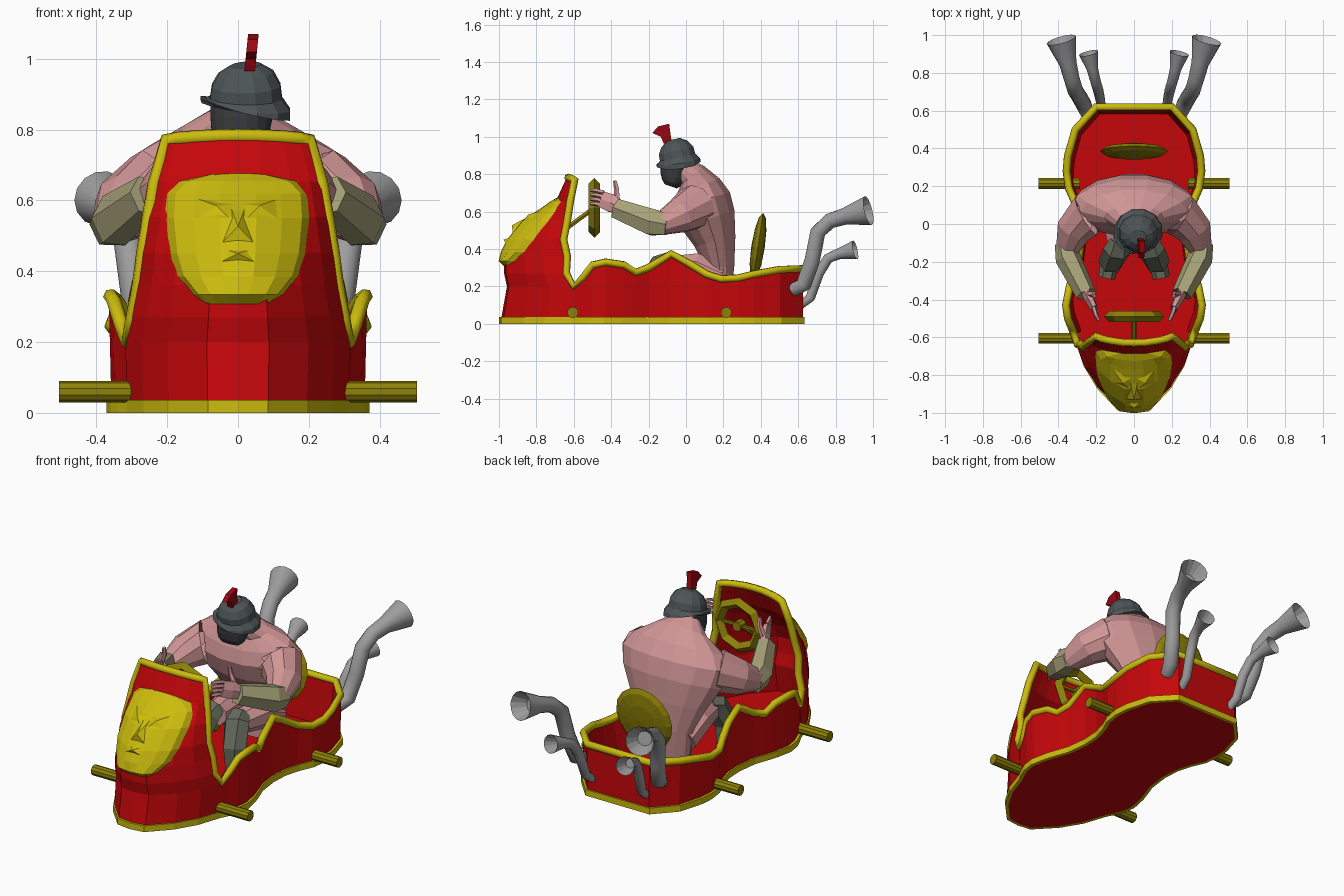
import bpy, bmesh, math
from mathutils import Vector

cube = bpy.data.objects.get("Cube")
if cube:
    bpy.data.objects.remove(cube, do_unlink=True)


def material(name, *rgb):
    m = bpy.data.materials.new(name)
    m.use_nodes = True
    m.diffuse_color = (*rgb, 1)
    m.node_tree.nodes["Principled BSDF"].inputs["Base Color"].default_value = (*rgb, 1)
    return m


RED = material("red paint", .56, .002, .003)
YELLOW = material("yellow trim", .6, .5, .004)
GOLD = material("dark gold", .27, .22, .002)
SKIN = material("skin", .63, .3, .3)
STEEL = material("pipe steel", .34, .34, .34)
IRON = material("helmet iron", .075, .09, .095)
SLIT = material("grille dark", .04, .046, .048)
LEATHER = material("bracer leather", .38, .36, .19)
GREAVE = material("greave green", .13, .15, .11)
CREST = material("crest red", .33, .002, .006)


def finish(name, bm, *mats):
    bmesh.ops.recalc_face_normals(bm, faces=bm.faces)
    me = bpy.data.meshes.new(name)
    bm.to_mesh(me)
    bm.free()
    for m in mats:
        me.materials.append(m)
    ob = bpy.data.objects.new(name, me)
    bpy.context.collection.objects.link(ob)
    return ob


def grid(name, rows, mat, thick=0):
    """Skin a list of equal-length point rows."""
    bm = bmesh.new()
    vs = [[bm.verts.new(p) for p in r] for r in rows]
    for a, b in zip(vs, vs[1:]):
        for i in range(len(a) - 1):
            bm.faces.new((a[i], a[i + 1], b[i + 1], b[i]))
    ob = finish(name, bm, mat)
    if thick:
        mod = ob.modifiers.new("thickness", "SOLIDIFY")
        mod.thickness, mod.offset = thick, 0


def loft(name, path, radii, mat, n=8, hollow=False, lattice=None):
    """Tube through path; each radius is a number or (across, sideways) pair."""
    bm = bmesh.new()
    pts = [Vector(p) for p in path]
    rings = []
    for i, p in enumerate(pts):
        t = (pts[min(i + 1, len(pts) - 1)] - pts[max(i - 1, 0)]).normalized()
        u = t.cross(Vector((0, 0, 1) if abs(t.x) > .9 else (1, 0, 0))).normalized()
        v = u.cross(t)
        r = radii[i] if isinstance(radii, list) else radii
        a, b = r if isinstance(r, tuple) else (r, r)
        ang = [2 * math.pi * (k + .5) / n for k in range(n)]
        rings.append([bm.verts.new(p + u * a * math.cos(q) + v * b * math.sin(q)) for q in ang])
    walls = [bm.faces.new((a[k], a[(k + 1) % n], b[(k + 1) % n], b[k]))
             for a, b in zip(rings, rings[1:]) for k in range(n)]
    bm.faces.new(rings[0])
    end = bm.faces.new(rings[-1])
    if hollow:
        bmesh.ops.inset_region(bm, faces=[end], thickness=.01)
        c = end.calc_center_median()
        for w in end.verts:
            w.co = c + (w.co - c) * .5 - t * .08
        for f in walls:
            f.smooth = True
    if lattice:
        bmesh.ops.inset_individual(bm, faces=walls, thickness=.006, depth=-.004)
        for f in walls:
            f.material_index = 1
    finish(name, bm, mat, *([lattice] if lattice else []))


def interp(x, table):
    for a, b in zip(table, table[1:]):
        if x <= b[0]:
            k = max(0, (x - a[0]) / (b[0] - a[0]))
            return [p + (q - p) * k for p, q in zip(a[1:], b[1:])]
    return list(table[-1][1:])


# Front cowl: height, nose y, edge x, edge y; and how the plan curves from nose to edge
COWL = [(.03, -.98, .305, -.6), (.2, -.95, .312, -.6), (.27, -.965, .297, -.64),
        (.36, -.965, .28, -.635), (.45, -.92, .268, -.655), (.55, -.84, .252, -.635),
        (.65, -.69, .235, -.62), (.77, -.63, .203, -.595)]
CURVE = [(0, 0), (.27, .03), (.62, .33), (.85, .64), (1, 1)]


def cowl(s, z):
    yf, xe, ye = interp(z, COWL)
    return Vector((s * xe, yf + (ye - yf) * interp(abs(s), CURVE)[0], z))


def on_mask(x, z, off):
    return cowl(x / interp(z, COWL)[1], z) - Vector((0, off, 0))


steps = [-1, -.85, -.62, -.27, 0, .27, .62, .85, 1]
cowl_rows = [[cowl(s, r[0]) for s in steps] for r in COWL]
for p, s in zip(cowl_rows[-1], steps):
    p.z += .012 * (1 - s * s)
grid("front_cowl", cowl_rows, RED, .015)

# Waisted side walls with a wavy top (x, y, top), and a lining that leans inward to the floor
SIDE = [(.312, -.6, .2), (.33, -.55, .25), (.35, -.5, .315), (.36, -.43, .33), (.34, -.33, .315),
        (.32, -.27, .275), (.295, -.2, .3), (.28, -.08, .375), (.285, .02, .32), (.31, .11, .265),
        (.345, .19, .24), (.357, .28, .245), (.35, .36, .265), (.31, .5, .29), (.2, .62, .295)]
loop = SIDE + [(-x, y, z) for x, y, z in reversed(SIDE)]
grid("side_walls", [[(x * .98, y, .03) for x, y, z in loop], loop], RED, .01)
grid("wall_lining", [[(x * .9, y * .94, .036) for x, y, z in loop],
                     [(x * .97, y * .98, z) for x, y, z in loop]], RED)

# Rim trim running along walls and up around the cowl
edge = [r[0] for r in cowl_rows[2:-1]]
rim = loop + [tuple(p) for p in edge + cowl_rows[-1] + [r[-1] for r in cowl_rows[-2:1:-1]]]
cu = bpy.data.curves.new("rim_trim", "CURVE")
cu.dimensions, cu.bevel_depth, cu.bevel_resolution = "3D", .021, 1
sp = cu.splines.new("POLY")
sp.points.add(len(rim) - 1)
for q, p in zip(sp.points, rim):
    q.co = (*p, 1)
sp.use_cyclic_u = True
cu.materials.append(YELLOW)
bpy.context.collection.objects.link(bpy.data.objects.new("rim_trim", cu))

# Base plate: yellow edge, red floor and underside
bm = bmesh.new()
plan = [(p.x, p.y) for p in cowl_rows[0]] + [(x, y) for x, y, z in loop[1:-1]]
low = bm.faces.new([bm.verts.new((x * 1.03, y * 1.02, 0)) for x, y in plan])
ext = bmesh.ops.extrude_face_region(bm, geom=[low], use_keep_orig=True)["geom"]
bmesh.ops.translate(bm, vec=(0, 0, .036), verts=[g for g in ext if isinstance(g, bmesh.types.BMVert)])
caps = [f for f in bm.faces if len(f.verts) > 4]
bmesh.ops.recalc_face_normals(bm, faces=bm.faces)
for f in caps:
    bmesh.ops.inset_region(bm, faces=[f], thickness=.018)
    f.material_index = 1
finish("base_plate", bm, YELLOW, RED)

# Face relief on the cowl, with a steep border
WIDTH = [(.305, .09), (.335, .13), (.385, .175), (.45, .197), (.55, .208), (.62, .203), (.655, .165), (.68, .05)]
cols = [-1, -.87, -.6, -.25, 0, .25, .6, .87, 1]
grid("face_mask", [[on_mask(c * w, z, .004 if abs(c) == 1 or z in (.305, .68) else .037) for c in cols]
                   for z, w in WIDTH], YELLOW)


def ridge(name, corners, tip, height):
    bm = bmesh.new()
    base = [bm.verts.new(on_mask(x, z, .035)) for x, z in corners]
    top = bm.verts.new(on_mask(*tip, .037 + height))
    for a, b in zip(base, base[1:] + base[:1]):
        bm.faces.new((a, b, top))
    finish(name, bm, YELLOW)


ridge("mask_nose", [(-.045, .48), (.045, .48), (.02, .58), (-.02, .58)], (0, .527), .035)
ridge("mask_lips", [(-.05, .425), (.05, .425), (.03, .46), (-.03, .46)], (0, .45), .018)
for s, side in ((1, "left"), (-1, "right")):
    ridge(side + "_mask_brow", [(s * .02, .545), (s * .11, .55), (s * .115, .605), (s * .01, .59)],
          (s * .06, .585), .022)

# Steering wheel and column
bpy.ops.mesh.primitive_torus_add(major_segments=8, minor_segments=4, major_radius=.13, minor_radius=.03,
                                 location=(0, -.49, .62), rotation=(math.pi / 2, 0, 0))
wheel = bpy.context.object
wheel.name = "steering_wheel"
wheel.data.materials.append(GOLD)
loft("steering_column", [(0, -.64, .51), (0, -.49, .62)], .014, GOLD, 6)
loft("wheel_hub", [(0, -.515, .62), (0, -.465, .62)], .028, GOLD)
loft("wheel_spoke", [(-.13, -.49, .62), (.13, -.49, .62)], .01, GOLD, 4)

# Round seat back, a tilted lens
bpy.ops.mesh.primitive_uv_sphere_add(segments=16, ring_count=6, radius=1, location=(0, .385, .41),
                                     rotation=(math.pi / 2 - .15, 0, 0))
seat = bpy.context.object
seat.name = "seat_back"
seat.scale = (.18, .185, .036)
seat.data.materials.append(GOLD)

# Rider's torso, hunched forward with broad shoulders
loft("torso", [(0, .17, .12), (0, .18, .3), (0, .155, .44), (0, .115, .56), (0, .085, .66), (0, .065, .735),
               (0, .035, .795), (0, -.03, .85)],
     [(.07, .14), (.08, .17), (.115, .24), (.155, .31), (.16, .335), (.125, .28), (.08, .16), (.05, .06)],
     SKIN, 14)


def m(s, *pts):
    return [(s * x, y, z) for x, y, z in pts]


# Mirrored parts: axles, exhausts, arms, legs
for s, side in ((1, "left"), (-1, "right")):
    for y, end in ((-.605, "front"), (.215, "rear")):
        loft(f"{side}_{end}_axle", m(s, (.285, y, .06), (.505, y, .06)), .03, GOLD, 10)
    loft(side + "_large_exhaust", m(s, (.24, .57, .18), (.265, .63, .21), (.29, .675, .34), (.31, .705, .49),
         (.33, .77, .55), (.35, .85, .575), (.385, .975, .605)),
         [.036, .042, .042, .042, .042, .046, .08], STEEL, 14, hollow=True)
    loft(side + "_small_exhaust", m(s, (.17, .6, .09), (.18, .665, .14), (.19, .71, .27), (.205, .76, .35),
         (.22, .82, .375), (.24, .905, .395)),
         [.022, .026, .028, .028, .03, .052], STEEL, 14, hollow=True)
    loft(side + "_upper_arm", m(s, (.16, .06, .62), (.25, .045, .625), (.315, -.03, .58), (.355, -.14, .53)),
         [.1, .12, .098, .06], SKIN, 10)
    loft(side + "_bracer", m(s, (.365, -.1, .53), (.35, -.18, .543), (.255, -.37, .615)),
         [(.065, .055), (.08, .068), (.06, .055)], LEATHER, 6)
    loft(side + "_hand", m(s, (.26, -.35, .62), (.235, -.4, .645), (.21, -.45, .665)),
         [(.04, .028), (.055, .026), (.05, .02)], SKIN, 6)
    for k in range(4):
        z = .63 + k * .024
        loft(f"{side}_finger_{k + 1}", m(s, (.215, -.44, z), (.2, -.485, z + .012), (.185, -.51, z + .01)),
             [.013, .012, .008], SKIN, 5)
    loft(side + "_thumb", m(s, (.24, -.37, .66), (.215, -.37, .72), (.21, -.38, .765)), [.018, .015, .01], SKIN, 5)
    loft(side + "_thigh", m(s, (.1, .18, .24), (.1, .05, .3), (.08, -.09, .3)), [.085, .085, .065], SKIN)
    loft(side + "_greave", m(s, (.075, -.09, .34), (.09, -.14, .32), (.12, -.2, .2), (.125, -.2, .08)),
         [(.05, .055), (.06, .075), (.065, .07), .06], GREAVE, 6)
    loft(side + "_boot", m(s, (.12, -.17, .08), (.145, -.285, .07)), [.05, .045], GREAVE, 6)

# Helmet: grille, tilted dome with flared brim, crest
loft("helmet_grille", [(.008, -.082, .735), (.008, -.075, .755), (.008, -.065, .785), (.008, -.058, .815),
                       (.01, -.05, .845), (.012, -.045, .875)],
     [(.035, .05), (.058, .074), (.075, .083), (.084, .086), (.09, .09), (.09, .09)], IRON, 16, lattice=SLIT)
loft("helmet_dome", [(.02, -.04, .86), (.022, -.041, .868), (.023, -.045, .89), (.023, -.053, .925),
                     (.022, -.062, .96), (.02, -.068, .982)],
     [(.122, .135), (.118, .13), (.1, .105), (.098, .1), (.075, .08), (.04, .045)], IRON, 12)
bm = bmesh.new()
fan = [(-.12, .965), (-.135, 1), (-.18, 1.02), (-.15, 1.055), (-.09, 1.07), (-.085, 1.03), (-.075, .965)]
f = bm.faces.new([bm.verts.new((.018 + (z - .965) * .1, y, z)) for y, z in fan])
ext = bmesh.ops.extrude_face_region(bm, geom=[f], use_keep_orig=True)["geom"]
bmesh.ops.translate(bm, vec=(.03, 0, 0), verts=[g for g in ext if isinstance(g, bmesh.types.BMVert)])
finish("helmet_crest", bm, CREST)
